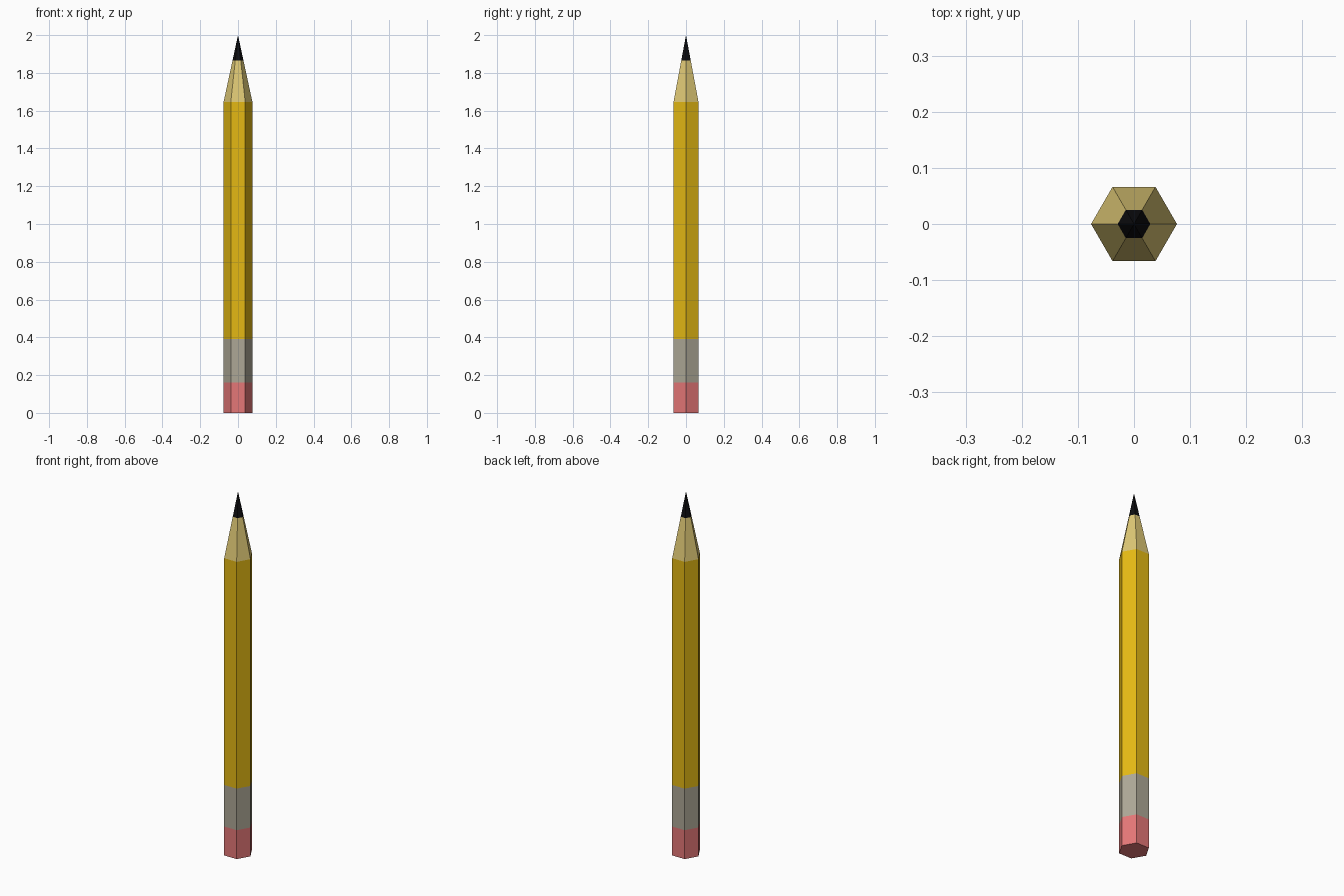
import bpy, bmesh, math

if "Cube" in bpy.data.objects:
    bpy.data.objects.remove(bpy.data.objects["Cube"])

SIDES, R = 6, 0.0765
LEAD_Z, WOOD_Z, TIP_Z = 1.865, 1.645, 2.0
R_LEAD = R * (TIP_Z - LEAD_Z) / (TIP_Z - WOOD_Z)


def section(name, color, z0, r0, z1, r1, cap=False):
    """Six-sided section from z0 to z1; r1 = 0 closes to a point."""
    bm = bmesh.new()

    def ring(r, z):
        return [bm.verts.new((r * math.cos(math.tau * i / SIDES),
                              r * math.sin(math.tau * i / SIDES), z)) for i in range(SIDES)]

    low = ring(r0, z0)
    high = ring(r1, z1) if r1 else [bm.verts.new((0, 0, z1))]
    for i in range(SIDES):
        j = (i + 1) % SIDES
        if r1:
            bm.faces.new((low[i], low[j], high[j], high[i]))
        else:
            bm.faces.new((low[i], low[j], high[0]))
    if cap:
        bm.faces.new(low[::-1])
    mesh = bpy.data.meshes.new(name)
    bm.to_mesh(mesh)
    bm.free()
    mat = bpy.data.materials.new(color[0])
    mat.diffuse_color = (*color[1], 1)
    mat.use_nodes = True
    mat.node_tree.nodes["Principled BSDF"].inputs["Base Color"].default_value = mat.diffuse_color
    mesh.materials.append(mat)
    bpy.context.collection.objects.link(bpy.data.objects.new(name, mesh))


# Sections from the eraser at the bottom to the lead point
section("eraser", ("pink rubber", (0.78, 0.185, 0.185)), 0, R, 0.16, R, cap=True)
section("ferrule", ("grey metal", (0.42, 0.39, 0.305)), 0.16, R, 0.39, R)
section("painted_body", ("yellow paint", (0.78, 0.485, 0.007)), 0.39, R, WOOD_Z, R)
section("sharpened_wood", ("bare wood", (0.72, 0.57, 0.175)), WOOD_Z, R, LEAD_Z, R_LEAD)
section("lead_tip", ("black lead", (0.004, 0.004, 0.005)), LEAD_Z, R_LEAD, TIP_Z, 0)
